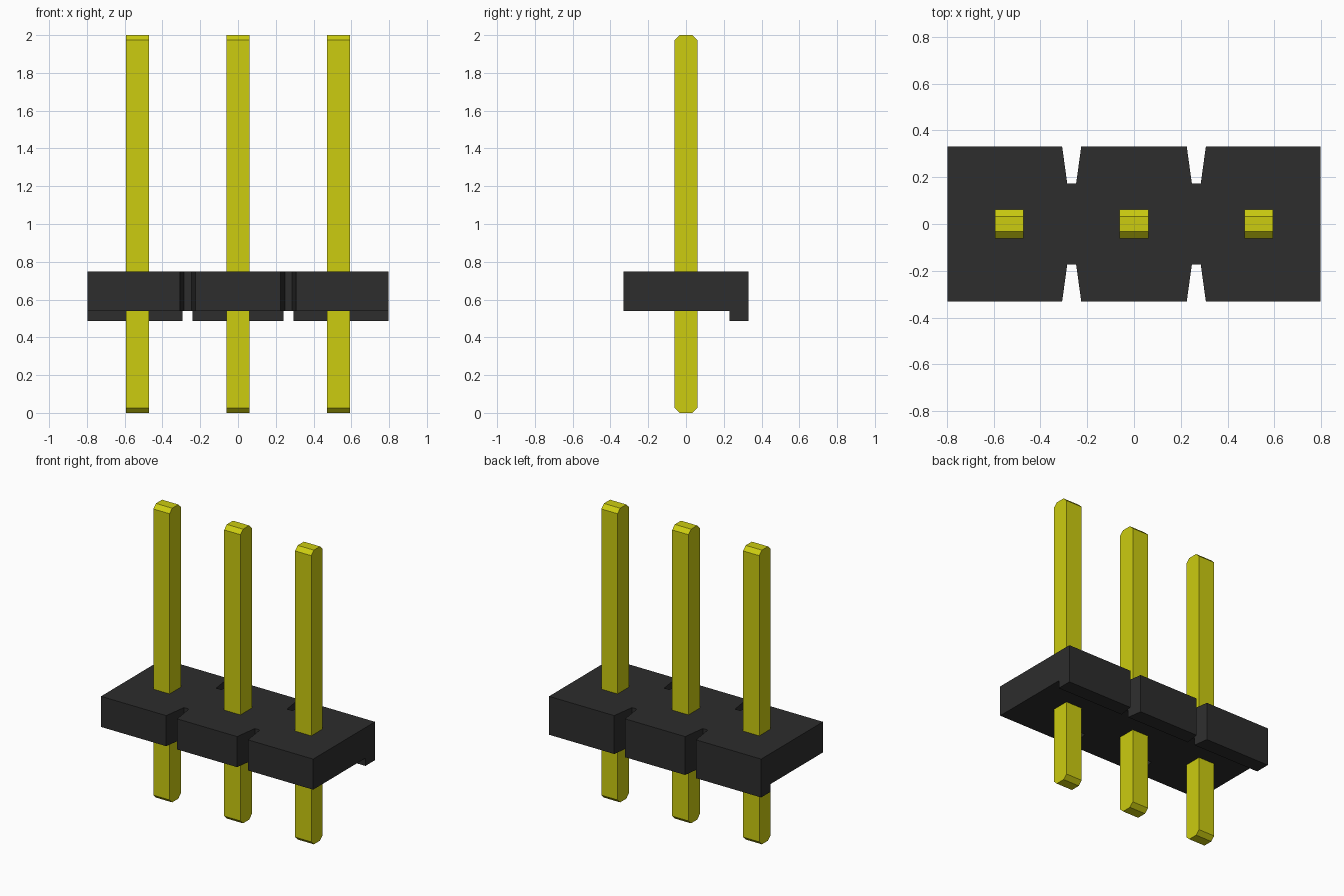
import bpy
import bmesh

cube = bpy.data.objects.get("Cube")
if cube:
    bpy.data.objects.remove(cube, do_unlink=True)

PITCH = 0.533
BODY_X, BODY_Y = 0.798, 0.332
BASE_Z, CHANNEL_Z, TOP_Z = 0.487, 0.54, 0.748
CHANNEL_Y = 0.23


def make_material(name, color):
    mat = bpy.data.materials.new(name)
    mat.use_nodes = True
    mat.diffuse_color = color
    bsdf = next(n for n in mat.node_tree.nodes if n.type == "BSDF_PRINCIPLED")
    bsdf.inputs["Base Color"].default_value = color
    return mat


def finish(bm, name, mat):
    bmesh.ops.recalc_face_normals(bm, faces=bm.faces)
    mesh = bpy.data.meshes.new(name)
    bm.to_mesh(mesh)
    bm.free()
    mesh.materials.append(mat)
    obj = bpy.data.objects.new(name, mesh)
    bpy.context.collection.objects.link(obj)
    return obj


def extrude(bm, faces, offset):
    result = bmesh.ops.extrude_face_region(bm, geom=faces)
    verts = [g for g in result["geom"] if isinstance(g, bmesh.types.BMVert)]
    bmesh.ops.translate(bm, verts=verts, vec=offset)


black = make_material("black plastic", (0.026, 0.026, 0.026, 1))
gold = make_material("yellow metal", (0.604, 0.604, 0.005, 1))

# Housing plan: rectangle with tapered break notches, the back half rotated from the front
front = [(-BODY_X, -BODY_Y)]
for cx in (-PITCH / 2, PITCH / 2):
    front += [(cx - 0.041, -BODY_Y), (cx - 0.019, -0.173),
              (cx + 0.019, -0.173), (cx + 0.041, -BODY_Y)]
front.append((BODY_X, -BODY_Y))
outline = front + [(-x, -y) for x, y in front]

bm = bmesh.new()
bm.faces.new([bm.verts.new((x, y, CHANNEL_Z)) for x, y in outline])
for y in (-CHANNEL_Y, CHANNEL_Y):
    bmesh.ops.bisect_plane(bm, geom=bm.verts[:] + bm.edges[:] + bm.faces[:],
                           plane_co=(0, y, 0), plane_no=(0, 1, 0))
extrude(bm, bm.faces[:], (0, 0, TOP_Z - CHANNEL_Z))

# Feet along both long edges, leaving the open channel between them
feet = [f for f in bm.faces
        if all(abs(v.co.z - CHANNEL_Z) < 1e-4 for v in f.verts)
        and abs(f.calc_center_median().y) > CHANNEL_Y]
extrude(bm, feet, (0, 0, BASE_Z - CHANNEL_Z))
finish(bm, "housing", black)

# Square pins with ends chamfered at front and back
HALF, TIP, CHAMFER = 0.061, 0.033, 0.027
profile = [(-TIP, 0), (TIP, 0), (HALF, CHAMFER), (HALF, 2 - CHAMFER),
           (TIP, 2), (-TIP, 2), (-HALF, 2 - CHAMFER), (-HALF, CHAMFER)]
for name, x in (("right_pin", -PITCH), ("middle_pin", 0), ("left_pin", PITCH)):
    bm = bmesh.new()
    face = bm.faces.new([bm.verts.new((-HALF, y, z)) for y, z in profile])
    extrude(bm, [face], (2 * HALF, 0, 0))
    finish(bm, name, gold).location.x = x
